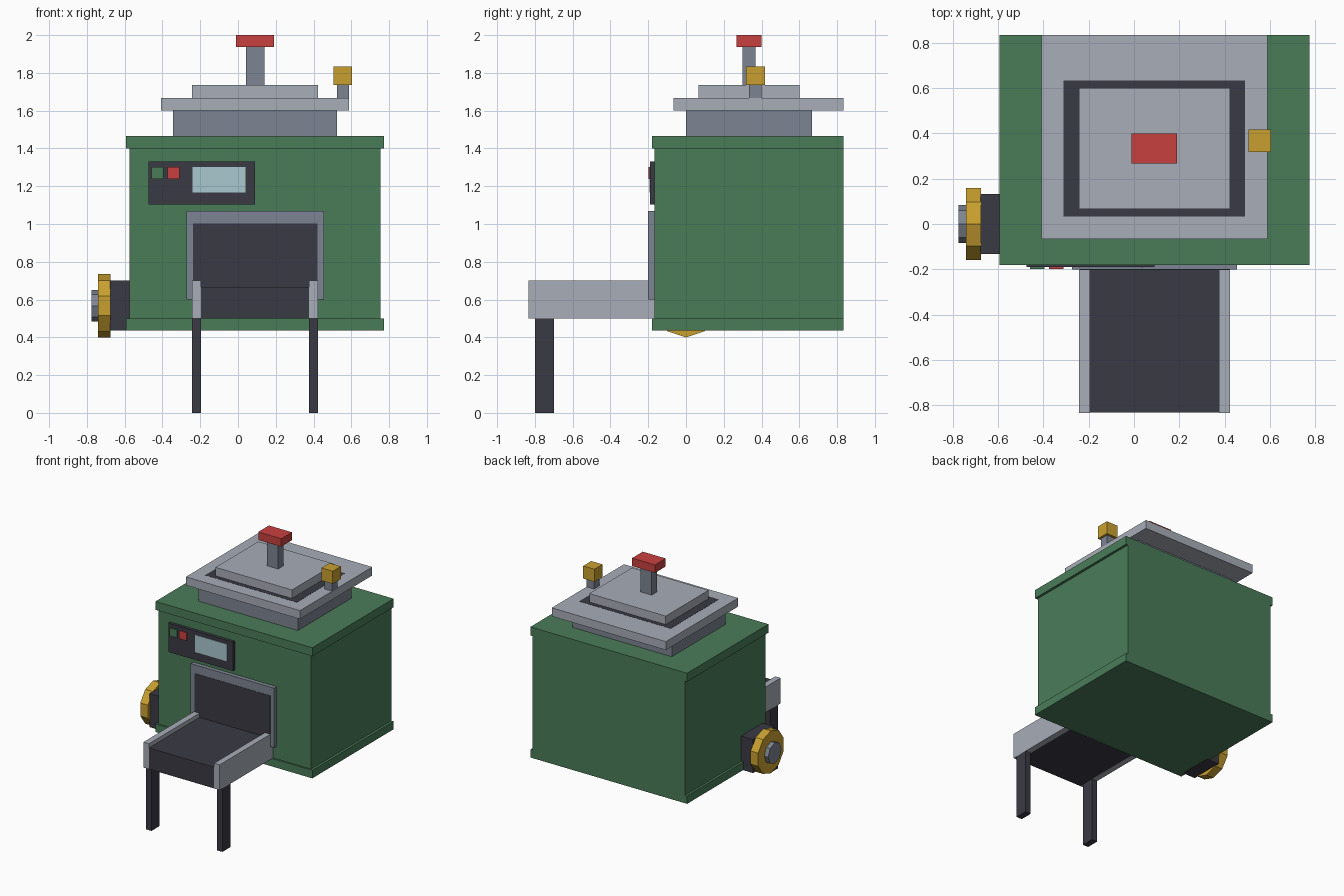
import bpy
import bmesh
import math
from mathutils import Matrix

if "Cube" in bpy.data.objects:
    bpy.data.objects.remove(bpy.data.objects["Cube"])


def material(name, hex_code):
    rgb = [int(hex_code[i:i + 2], 16) / 255 for i in (0, 2, 4)]
    lin = [c / 12.92 if c <= 0.04045 else ((c + 0.055) / 1.055) ** 2.4 for c in rgb]
    m = bpy.data.materials.new(name)
    m.diffuse_color = (*lin, 1)
    m.use_nodes = True
    m.node_tree.nodes["Principled BSDF"].inputs["Base Color"].default_value = m.diffuse_color
    return m


green = material("green_paint", "4A7C59")
light = material("light_steel", "A8ADB8")
steel = material("mid_steel", "7D8592")
dark = material("dark_iron", "3A3A44")
red = material("red", "C94040")
gold = material("brass", "C9A030")
glass = material("pale_screen", "A8C8D0")


def finish(name, bm, mat):
    bmesh.ops.recalc_face_normals(bm, faces=bm.faces[:])
    me = bpy.data.meshes.new(name)
    bm.to_mesh(me)
    bm.free()
    me.materials.append(mat)
    ob = bpy.data.objects.new(name, me)
    bpy.context.collection.objects.link(ob)
    return ob


def box(name, mat, x, y, z):
    """Box from (min, max) pairs."""
    bm = bmesh.new()
    bmesh.ops.create_cube(bm, size=1)
    for v in bm.verts:
        v.co = [(a + b) / 2 + c * (b - a) for c, (a, b) in zip(v.co, (x, y, z))]
    return finish(name, bm, mat)


def disc(name, mat, sides, radius, x, cy, cz):
    """Flat-sided disc along x with a corner pointing straight up."""
    bm = bmesh.new()
    rings = []
    for px in x:
        ring = []
        for i in range(sides):
            a = 2 * math.pi * i / sides
            ring.append(bm.verts.new((px, cy + radius * math.sin(a), cz + radius * math.cos(a))))
        rings.append(ring)
        bm.faces.new(ring)
    for i in range(sides):
        j = (i + 1) % sides
        bm.faces.new((rings[0][i], rings[0][j], rings[1][j], rings[1][i]))
    return finish(name, bm, mat)


# Cabinet with wider bands at bottom and top, flush at the back
box("cabinet", green, (-0.575, 0.755), (-0.167, 0.833), (0.46, 1.44))
for name, z in (("bottom_band", (0.437, 0.50)), ("top_band", (1.40, 1.467))):
    box(name, green, (-0.593, 0.774), (-0.18, 0.833), z)

# Hopper: neck, rim, dark mouth and lid
box("hopper_neck", steel, (-0.343, 0.523), (0, 0.667), (1.46, 1.61))
box("hopper_rim", light, (-0.408, 0.588), (-0.067, 0.833), (1.60, 1.667))
box("hopper_mouth", dark, (-0.31, 0.49), (0.033, 0.633), (1.62, 1.668))
box("hopper_lid", light, (-0.243, 0.424), (0.067, 0.60), (1.66, 1.735))

# Lid handle
box("handle_stem", steel, (0.042, 0.14), (0.30, 0.367), (1.73, 1.94))
box("handle_grip", red, (-0.01, 0.19), (0.267, 0.40), (1.937, 2.0))

# Valve on the rim
box("valve_stem", steel, (0.523, 0.588), (0.333, 0.40), (1.66, 1.74))
box("valve_cap", gold, (0.506, 0.604), (0.318, 0.418), (1.735, 1.835))

# Control panel
box("control_panel", dark, (-0.475, 0.09), (-0.19, -0.16), (1.104, 1.332))
box("green_button", green, (-0.458, -0.395), (-0.198, -0.18), (1.238, 1.302))
box("red_button", red, (-0.374, -0.31), (-0.198, -0.18), (1.238, 1.302))
box("display", glass, (-0.241, 0.04), (-0.194, -0.18), (1.168, 1.303))

# Outlet opening
box("outlet_frame", steel, (-0.273, 0.455), (-0.20, -0.16), (0.60, 1.07))
box("outlet_opening", dark, (-0.238, 0.422), (-0.202, -0.17), (0.61, 1.003))

# Conveyor: belt, side rails and legs
box("conveyor_belt", dark, (-0.197, 0.378), (-0.832, -0.167), (0.50, 0.667))
for side, x in (("left", (-0.243, -0.195)), ("right", (0.376, 0.424))):
    box(side + "_rail", light, x, (-0.833, -0.165), (0.50, 0.70))
    box(side + "_leg", dark, x, (-0.80, -0.70), (0, 0.502))

# Side motor with hand wheel
box("motor_housing", dark, (-0.678, -0.57), (-0.133, 0.133), (0.435, 0.70))
disc("hand_wheel", gold, 10, 0.167, (-0.741, -0.675), 0, 0.567)
disc("wheel_hub", steel, 8, 0.083, (-0.775, -0.735), 0, 0.567)
